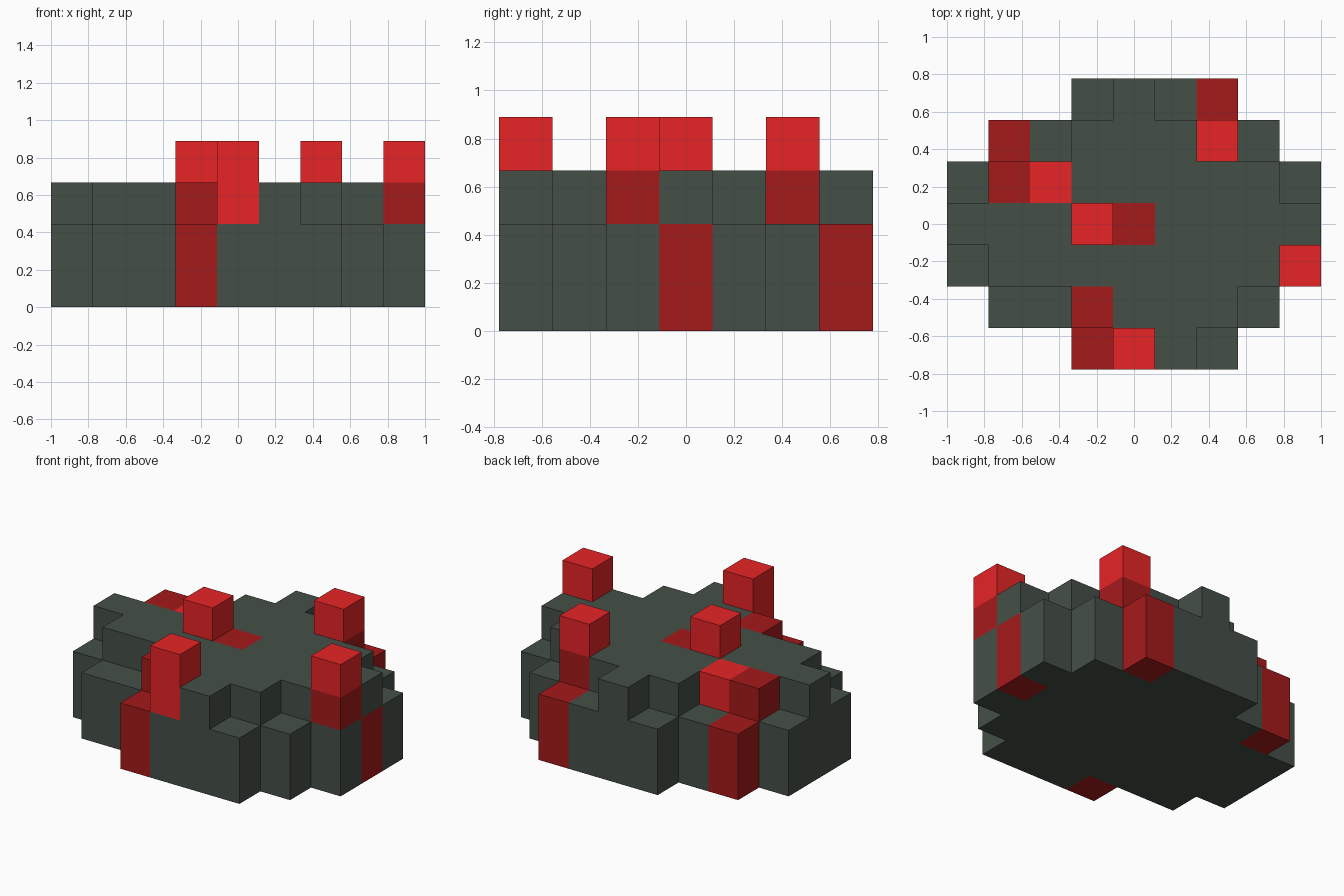
import bpy
import bmesh
from mathutils import Vector

if "Cube" in bpy.data.objects:
    bpy.data.objects.remove(bpy.data.objects["Cube"])

U = 2 / 9  # size of one block


def material(name, colour):
    m = bpy.data.materials.new(name)
    m.diffuse_color = (*colour, 1)
    m.use_nodes = True
    m.node_tree.nodes["Principled BSDF"].inputs["Base Color"].default_value = m.diffuse_color
    return m


STONE = material("dark grey stone", (0.060, 0.078, 0.064))
DARK = material("dark red", (0.376, 0.010, 0.011))
BRIGHT = material("bright red", (0.800, 0.018, 0.020))


def spans(layers, rows):
    """Cells from (first, last) column spans, one list entry per row, front to back."""
    return {(x, y, z) for z in layers for y, (a, b) in enumerate(rows) for x in range(a, b + 1)}


# Rounded two-block-high base and the smaller slab on top of it
base = spans((0, 1), [(3, 6), (1, 7), (0, 8), (0, 8), (0, 8), (1, 7), (3, 6)])
slab = spans((2,), [(4, 5), (3, 6), (1, 8), (0, 8), (1, 7), (3, 6), (4, 4)])

# Dark red blocks set into the rim and the slab
rim_red = {(x, y, z) for x, y in ((3, 0), (8, 3), (1, 5), (6, 6)) for z in (0, 1)}
slab_red = {(3, 1, 2), (8, 2, 2), (4, 3, 2), (1, 4, 2), (6, 5, 2)}

# Bright red tips
tips = {(4, 0, 2), (4, 0, 3), (8, 2, 3), (3, 3, 3), (6, 5, 3), (2, 4, 2)}

parts = [
    ("stone_base", base - rim_red, STONE),
    ("stone_top_slab", slab - slab_red - tips, STONE),
    ("rim_red_blocks", rim_red, DARK),
    ("slab_red_blocks", slab_red, DARK),
    ("bright_red_tips", tips, BRIGHT),
]
solid = set().union(*(cells for _, cells, _ in parts))


def build(name, cells, mat):
    """Make the outer faces of a set of blocks, leaving out faces against other blocks."""
    bm = bmesh.new()
    for cell in sorted(cells):
        centre = Vector((cell[0] - 4, cell[1] - 3, cell[2] + 0.5))
        for axis in range(3):
            for sign in (-1, 1):
                n = Vector((0, 0, 0))
                n[axis] = sign
                if tuple(int(c + d) for c, d in zip(cell, n)) in solid:
                    continue
                s, t = Vector((0, 0, 0)), Vector((0, 0, 0))
                s[(axis + 1) % 3] = 0.5
                t[(axis + 2) % 3] = 0.5 * sign
                mid = centre + n * 0.5
                bm.faces.new([bm.verts.new((mid + o) * U)
                              for o in (-s - t, s - t, s + t, -s + t)])
    bmesh.ops.remove_doubles(bm, verts=bm.verts, dist=0.001)
    mesh = bpy.data.meshes.new(name)
    bm.to_mesh(mesh)
    bm.free()
    mesh.materials.append(mat)
    bpy.context.collection.objects.link(bpy.data.objects.new(name, mesh))


for part in parts:
    build(*part)
